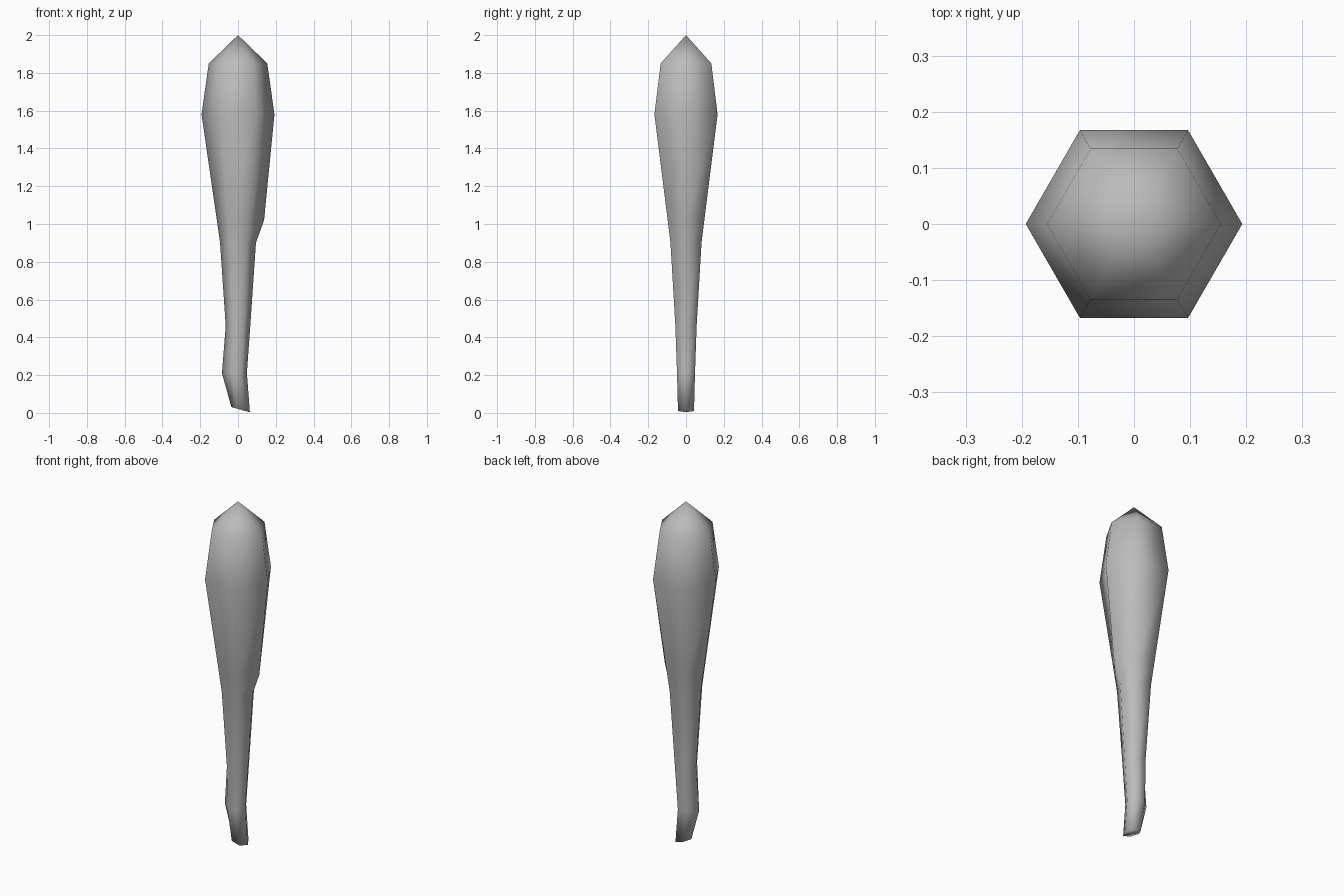
import bpy
import bmesh
from math import cos, sin, pi

if "Cube" in bpy.data.objects:
    bpy.data.objects.remove(bpy.data.objects["Cube"], do_unlink=True)

SIDES = 6

# One flat grey for the whole body
grey = bpy.data.materials.new("plain grey")
grey.use_nodes = True
colour = (0.5, 0.5, 0.5, 1)
grey.diffuse_color = colour
grey.node_tree.nodes["Principled BSDF"].inputs["Base Color"].default_value = colour

# Rings as (height, radius, x shift, tilt), foot to shoulder
profile = [
    (0.017, 0.049, 0.014, -0.28),
    (0.21, 0.055, -0.008, 0),
    (0.46, 0.065, 0, 0),
    (0.90, 0.095, 0, 0),
    (1.02, 0.112, 0, 0),
    (1.58, 0.193, 0, 0),
    (1.85, 0.155, 0, 0),
]

bm = bmesh.new()


def ring(height, radius, shift, tilt):
    verts = []
    for i in range(SIDES):
        x = radius * cos(2 * pi * i / SIDES)
        y = radius * sin(2 * pi * i / SIDES)
        verts.append(bm.verts.new((x + shift, y, height + x * tilt)))
    return verts


rings = [ring(*row) for row in profile]

# Heel spur on the right, and a bump on the left
rings[1][SIDES // 2].co.x = -0.085
rings[4][0].co.x = 0.138

# Side walls
for low, high in zip(rings, rings[1:]):
    for i in range(SIDES):
        j = (i + 1) % SIDES
        bm.faces.new((low[i], low[j], high[j], high[i]))

# Foot cap and pointed top
bm.faces.new(list(reversed(rings[0])))
tip = bm.verts.new((0, 0, 2))
for i in range(SIDES):
    bm.faces.new((rings[-1][i], rings[-1][(i + 1) % SIDES], tip))

for face in bm.faces:
    face.smooth = True
bmesh.ops.recalc_face_normals(bm, faces=bm.faces)

mesh = bpy.data.meshes.new("tapered_limb")
bm.to_mesh(mesh)
bm.free()
mesh.materials.append(grey)
limb = bpy.data.objects.new("tapered_limb", mesh)
bpy.context.collection.objects.link(limb)
